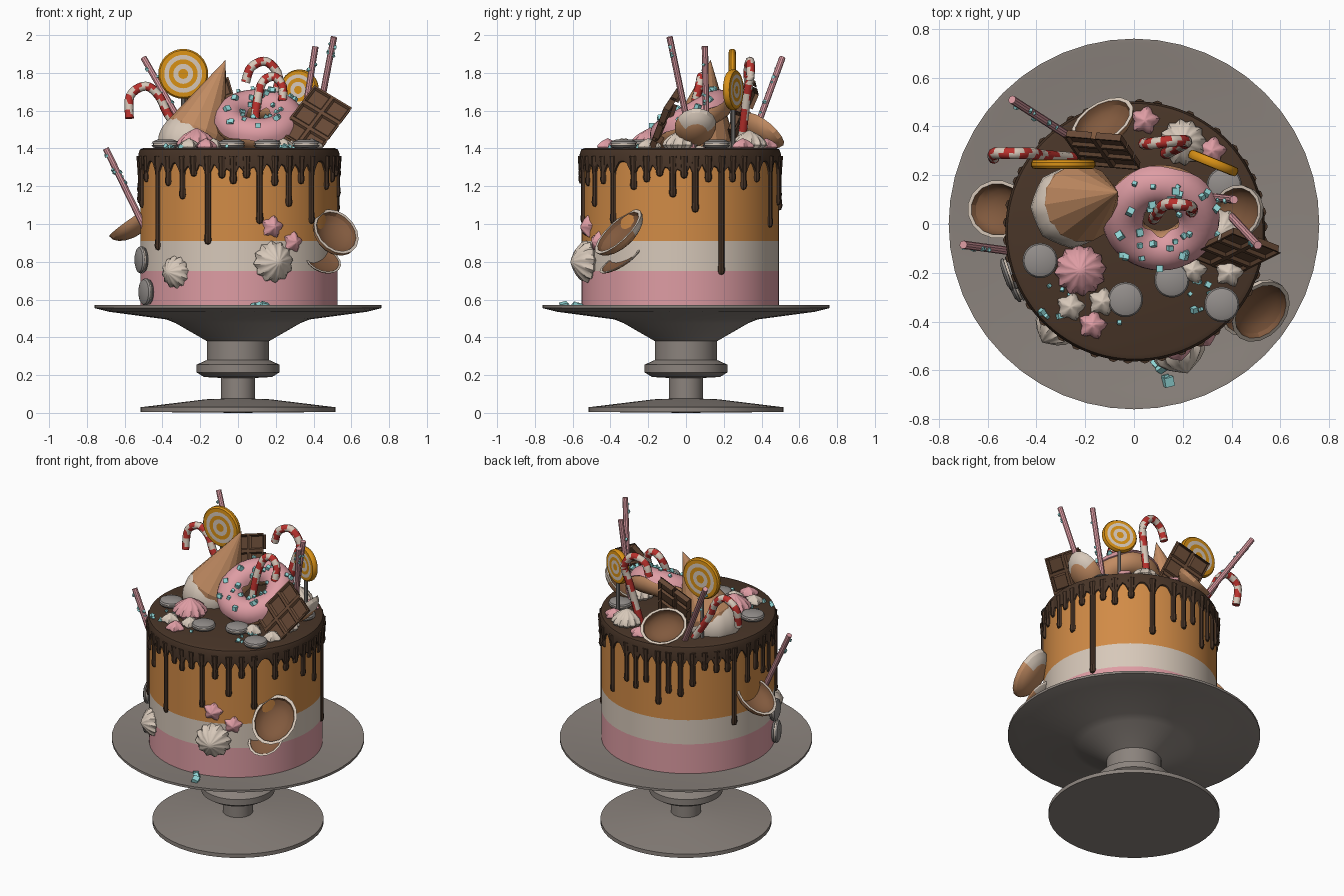
import bpy, bmesh, random
from math import sin, cos, pi, radians, degrees, asin, exp
from mathutils import Vector as V, Matrix as M

if "Cube" in bpy.data.objects:
    bpy.data.objects.remove(bpy.data.objects["Cube"])

random.seed(4)
CX, CY, R = 0.005, -0.03, 0.522          # cake centre and radius


def mat(name, hexa):
    m = bpy.data.materials.new(name)
    c = [(int(hexa[i:i + 2], 16) / 255) ** 2.2 for i in (0, 2, 4)]
    m.diffuse_color = (*c, 1)
    m.use_nodes = True
    m.node_tree.nodes["Principled BSDF"].inputs["Base Color"].default_value = m.diffuse_color
    return m


STONE, CHOC, ORANGE = mat("stone", "8a827c"), mat("chocolate", "4a382c"), mat("orange_sponge", "d08a48")
CREAM, PINK, TAN = mat("cream", "d6c7b8"), mat("pink", "dd9ba2"), mat("wafer", "c08a62")
RED, BROWN, CYAN = mat("red", "b83430"), mat("milk_chocolate", "805a40"), mat("cyan", "92d8d8")
AMBER, GREY, BAR = mat("amber", "d8901c"), mat("grey_shell", "918c89"), mat("bar_chocolate", "664a38")


def finish(name, bm, mats, angle=35):
    bmesh.ops.remove_doubles(bm, verts=bm.verts, dist=1e-5)
    bmesh.ops.recalc_face_normals(bm, faces=bm.faces)
    for f in bm.faces:
        f.smooth = angle > 0
    for e in bm.edges:
        e.smooth = e.calc_face_angle(3) < radians(angle)
    me = bpy.data.meshes.new(name)
    bm.to_mesh(me)
    bm.free()
    for m in mats:
        me.materials.append(m)
    o = bpy.data.objects.new(name, me)
    bpy.context.collection.objects.link(o)


def skin(name, rings, mats, pick=lambda i, j: 0, cap=True, angle=35):
    bm = bmesh.new()
    vs = [[bm.verts.new(p) for p in r] for r in rings]
    n = len(vs[0])
    for i in range(len(vs) - 1):
        for j in range(n):
            k = (j + 1) % n
            bm.faces.new((vs[i][j], vs[i][k], vs[i + 1][k], vs[i + 1][j])).material_index = pick(i, j)
    if cap:
        for i, r in ((0, vs[0]), (len(vs) - 2, vs[-1])):
            if (r[0].co - r[n // 2].co).length > 1e-4:
                bm.faces.new(r).material_index = pick(i, 0)
    finish(name, bm, mats, angle)


def lathe(name, prof, n, mats, mtx=M(), lobes=0, amp=0, twist=0, sx=1, **kw):
    rings = []
    for i, (r, z) in enumerate(prof):
        ring = []
        for j in range(n):
            t = 2 * pi * j / n
            q = r * (1 + amp * cos(lobes * t))
            ring.append(mtx @ V((q * cos(t + twist * i) * sx, q * sin(t + twist * i), z)))
        rings.append(ring)
    skin(name, rings, mats, **kw)


def aim(loc, n):
    return M.Translation(loc) @ V(n).to_track_quat('Z', 'Y').to_matrix().to_4x4()


def tube(name, pts, r, n, mats, steps=1, **kw):
    p = [V(q) for q in pts]
    path = []
    for i in range(len(p) - 1):
        a, b, c, d = p[max(i - 1, 0)], p[i], p[i + 1], p[min(i + 2, len(p) - 1)]
        for s in range(steps):
            t = s / steps
            path.append(0.5 * (2 * b + (c - a) * t + (2 * a - 5 * b + 4 * c - d) * t * t + (3 * b - a - 3 * c + d) * t ** 3))
    path.append(p[-1])
    rings = []
    for i, q in enumerate(path):
        m = aim(q, path[min(i + 1, len(path) - 1)] - path[max(i - 1, 0)])
        rings.append([m @ V((r * cos(2 * pi * j / n), r * sin(2 * pi * j / n), 0)) for j in range(n)])
    skin(name, rings, mats, **kw)


def cubes(name, places, size):
    bm = bmesh.new()
    for p in places:
        rot = M.Rotation(random.random() * 3, 4, V((random.random(), 1, random.random())))
        bmesh.ops.create_cube(bm, size=size * random.uniform(0.7, 1.3), matrix=M.Translation(p) @ rot)
    finish(name, bm, [CYAN], 0)


# cake stand
lathe("cake_stand", [(0, 0), (.515, .005), (.515, .03), (.17, .072), (.09, .075), (.09, .185), (.18, .19), (.22, .215),
      (.22, .255), (.165, .28), (.165, .38), (.33, .475), (.38, .495), (.68, .535), (.76, .555), (.76, .57),
      (.745, .57), (.68, .557), (0, .55)], 48, [STONE])

# cake layers
for nm, a, b, m in (("pink", .55, .75, PINK), ("cream", .75, .91, CREAM), ("orange", .91, 1.38, ORANGE)):
    lathe(nm + "_layer", [(0, a), (R, a), (R, b), (0, b)], 72, [m], M.Translation((CX, CY, 0)))

# chocolate drips: (angle, lower end), read from front and right views, random behind
drips = [(-90 + degrees(asin(x / .525)), z) for x, z in ((-.49, 1.22), (-.43, .86), (-.375, 1.2), (-.3, 1.13), (-.24, 1.25),
         (-.165, .89), (-.09, 1.24), (-.03, 1.21), (.04, 1.24), (.11, 1.0), (.19, 1.2), (.265, 1.09), (.33, 1.21))]
drips += [(degrees(asin((y + .03) / .53)), z) for y, z in ((-.39, 1.0), (-.28, 1.18), (-.21, 1.22), (-.14, 1.25), (-.07, 1.14),
          (-.01, 1.24), (.05, 1.06), (.12, 1.22), (.19, .73), (.25, 1.22), (.31, 1.18), (.38, 1.22), (.45, .98))]
drips += [(a, random.uniform(1.05, 1.25)) for a in range(80, 196, 8) if a not in (104, 160)] + [(157, .84), (105, 1.0)]
rings = [[] for _ in range(6)]
for j in range(200):
    t = 2 * pi * j / 200
    low = max(exp(-(((degrees(t) - a + 180) % 360 - 180) / 3.2) ** 2) for a, z in drips)
    zb = 1.335 - .08 * low
    for ring, (r, z) in zip(rings, ((0, 1.4), (.505, 1.402), (.524, 1.395), (.533, 1.37), (.531, zb), (.515, zb - .008))):
        ring.append(V((CX + r * cos(t), CY + r * sin(t), z)))
skin("chocolate_glaze", rings, [CHOC], cap=False)
for a, z in drips:
    c = (CX + .52 * cos(radians(a)), CY + .52 * sin(radians(a)), 0)
    lathe("drip", [(0, z), (.015, z + .006), (.021, z + .025), (.017, z + .06), (.017, 1.26), (.024, 1.36)], 8, [CHOC], M.Translation(c))

# doughnut with icing and sprinkles
D = M.Translation((.11, .03, 1.55)) @ M.Rotation(radians(30), 4, 'X')


def ring_pt(t, f, r):
    q = .155 + r * cos(f)
    return D @ V((q * cos(t), q * sin(t), r * sin(f)))


T = [2 * pi * i / 36 for i in range(37)]
skin("doughnut", [[ring_pt(t, 2 * pi * j / 16, .079) for j in range(16)] for t in T], [TAN], cap=False)
icing = []
for t in T:
    a, b = .05 + .12 * sin(6 * t), pi - .3 + .15 * sin(5 * t)
    fs = [a + (b - a) * k / 9 for k in range(10)]
    icing.append([ring_pt(t, f, .087) for f in fs] + [ring_pt(t, f, .074) for f in reversed(fs)])
skin("doughnut_icing", icing, [PINK], cap=False, angle=50)
cubes("doughnut_sprinkles", [ring_pt(random.random() * 6.28, random.uniform(.4, 2.5), .092) for _ in range(34)], .022)

# upturned ice cream cone
tip, mouth = V((-.065, .13, 1.87)), V((-.225, .083, 1.47))
m = aim(mouth, tip - mouth)
lathe("ice_cream_cone", [(0, 0), (.16, 0), (.162, .03), (0, (tip - mouth).length)], 14, [TAN], m, angle=0)
lathe("ice_cream_scoop", [(.165 * cos(a * pi / 12), .165 * sin(a * pi / 12)) for a in range(-6, 7)], 24, [CREAM],
      M.Translation((-.255, .07, 1.43)), lobes=8, amp=.03)

# lollipops
for (x, y, z), r, turn in (((-.29, .245, 1.795), .132, 0), ((.325, .25, 1.71), .108, -22)):
    m = M.Translation((x, y, z)) @ M.Rotation(radians(turn), 4, 'Z') @ M.Rotation(pi / 2, 4, 'X')
    half = [(0, .02), (.2 * r, .02), (.4 * r, .02), (.58 * r, .02), (.76 * r, .02), (.94 * r, .018), (r, .008)]
    lathe("lollipop", half + [(a, -b) for a, b in reversed(half)], 32, [AMBER, CREAM], m,
          pick=lambda i, j: 1 if i in (1, 3, 9, 11) else 0)
    tube("lollipop_stick", [(x, y, 1.38), (x, y, z - r + .01)], .011, 8, [GREY])

# candy canes
for pts in ([(-.25, .27, 1.4), (-.37, .28, 1.58), (-.42, .29, 1.68), (-.49, .29, 1.73), (-.57, .29, 1.68), (-.575, .27, 1.56)],
            [(.13, .29, 1.4), (.19, .32, 1.66), (.215, .34, 1.78), (.15, .34, 1.86), (.07, .33, 1.83), (.04, .33, 1.75)],
            [(.08, .02, 1.45), (.1, .05, 1.64), (.13, .08, 1.75), (.19, .08, 1.78), (.235, .07, 1.73), (.235, .05, 1.65)]):
    tube("candy_cane", pts, .024, 8, [CREAM, RED], steps=5, pick=lambda i, j: 1 if (j + i * 2) % 8 < 4 else 0, angle=50)

# pink biscuit sticks with crumbs
for a, b in (((-.7, -.085, 1.4), (-.48, -.115, .95)), ((-.5, .51, 1.88), (-.22, .33, 1.39)),
             ((.41, .1, 1.94), (.32, .11, 1.38)), ((.508, -.087, 1.99), (.39, .04, 1.38))):
    tube("biscuit_stick", [a, b], .017, 10, [PINK])
    cubes("stick_crumbs", [V(a).lerp(V(b), random.uniform(.05, .6)) + V((random.choice((-1, 1)) * .016, -.008, 0)) for _ in range(7)], .013)

# chocolate bars: flat back, sunken squares on the face
for c, u, v in (((.41, -.125, 1.55), (.2, -.08, -.12), (.17, .1, .26)), ((-.13, .29, 1.6), (.24, -.02, .08), (-.08, .12, .28))):
    u, v = V(u), V(v)
    n = u.cross(v).normalized()
    vv = n.cross(u).normalized()
    m = M.Translation(c) @ M((u.normalized(), vv, n)).transposed().to_4x4()
    bm = bmesh.new()
    bmesh.ops.create_grid(bm, x_segments=2, y_segments=3, size=.5, matrix=M.Diagonal((u.length, v.length, 1, 1)))
    bm.normal_update()
    cells = list(bm.faces)
    edge = [e for e in bm.edges if e.is_boundary]
    bmesh.ops.inset_individual(bm, faces=cells, thickness=.013)
    bmesh.ops.inset_individual(bm, faces=cells, thickness=.012, depth=-.013)
    g = bmesh.ops.extrude_edge_only(bm, edges=edge)["geom"]
    bmesh.ops.translate(bm, verts=[q for q in g if isinstance(q, bmesh.types.BMVert)], vec=(0, 0, -.032))
    bmesh.ops.holes_fill(bm, edges=[q for q in g if isinstance(q, bmesh.types.BMEdge)], sides=0)
    bm.transform(m)
    finish("chocolate_bar", bm, [BAR], 0)

# chocolate egg halves: (centre, opening direction, roll, size, depth)
for c, n, roll, s, d in (((.52, -.36, .96), (.4, -.62, .65), 65, .13, .6), ((.45, -.35, .81), (.3, -.5, .8), 60, .1, .25),
                         ((-.56, .06, 1.02), (-.55, .1, .8), 90, .12, .7), ((.42, .05, 1.52), (-.65, 0, .7), 100, .11, .7),
                         ((-.13, .42, 1.5), (-.3, .65, .65), 20, .115, .7)):
    A = [k * pi / 10 for k in range(6)]
    prof = [(s * sin(a), -s * d * cos(a)) for a in A] + [(s * .88 * sin(a), -s * d * .85 * cos(a)) for a in reversed(A)]
    lathe("egg_half", prof, 16, [TAN, CREAM, BROWN], aim(c, n) @ M.Rotation(radians(roll), 4, 'Z'), sx=1.25, angle=25,
          pick=lambda i, j: 2 if i > 5 else 1 if i == 5 or (i > 1 and j in (0, 1, 2, 13, 14, 15)) else 0)

# piped meringues and small blossoms
DOLLOP = [(.0, 0), (.8, .02), (1, .25), (.92, .5), (.62, .8), (.25, 1.02), (0, 1.15)]


def radial(x, y, z, depth=.5):
    d = V((x - CX, y - CY, 0)).normalized()
    return aim(V((CX, CY, z)) + d * depth, d)


def dollop(name, m, r, material, lobes, amp):
    lathe(name, [(a * r, b * r) for a, b in DOLLOP], lobes * 4, [material], m, lobes=lobes, amp=amp, twist=.05, angle=40)


TOP = 1.395
for x, y, r, c in ((-.22, -.19, .1, PINK), (.2, .335, .09, CREAM), (.36, -.03, .09, CREAM)):
    dollop("meringue", M.Translation((x, y, TOP)), r, c, 12, .07)
dollop("side_meringue", radial(-.33, -.43, .745), .082, CREAM, 12, .07)
dollop("side_meringue", radial(.2, -.56, .8), .105, CREAM, 12, .07)
for x, y, c in ((-.26, -.34, CREAM), (-.13, -.32, CREAM), (.24, -.19, CREAM), (.39, -.2, CREAM),
                (-.17, -.415, PINK), (.045, .425, PINK), (.32, .3, PINK)):
    dollop("blossom", M.Translation((x, y, TOP)), .052, c, 5, .18)
dollop("side_blossom", radial(.185, -.53, .985), .055, PINK, 5, .18)
dollop("side_blossom", radial(.3, -.48, .905), .052, PINK, 5, .18)

# macarons
SHELL = [(0, .026), (.045, .024), (.066, .015), (.072, .005), (.064, .004)]
spots = [M.Translation((x, y, 1.422)) for x, y in ((-.385, -.15), (.155, -.23), (-.035, -.31), (.36, -.33), (.37, .16))]
spots += [radial(-.5, -.2, .81, .545), radial(-.48, -.25, .64, .54)]
for m in spots:
    lathe("macaron", SHELL + [(a, -b) for a, b in reversed(SHELL)], 24, [GREY, CREAM], m, pick=lambda i, j: int(i == 4))

# loose sugar cubes on cake and stand
loose = [(cx + random.uniform(-.07, .07), cy + random.uniform(-.08, .08), 1.41) for cx, cy in
         [(-.32, -.3)] * 8 + [(.27, -.3)] * 8 + [(-.1, -.4)] * 3]
cubes("sugar_cubes", loose, .018)
cubes("stand_sugar_cubes", [(.11, -.59, .565), (.13, -.63, .565), (.09, -.57, .565), (.14, -.645, .565)], .03)
